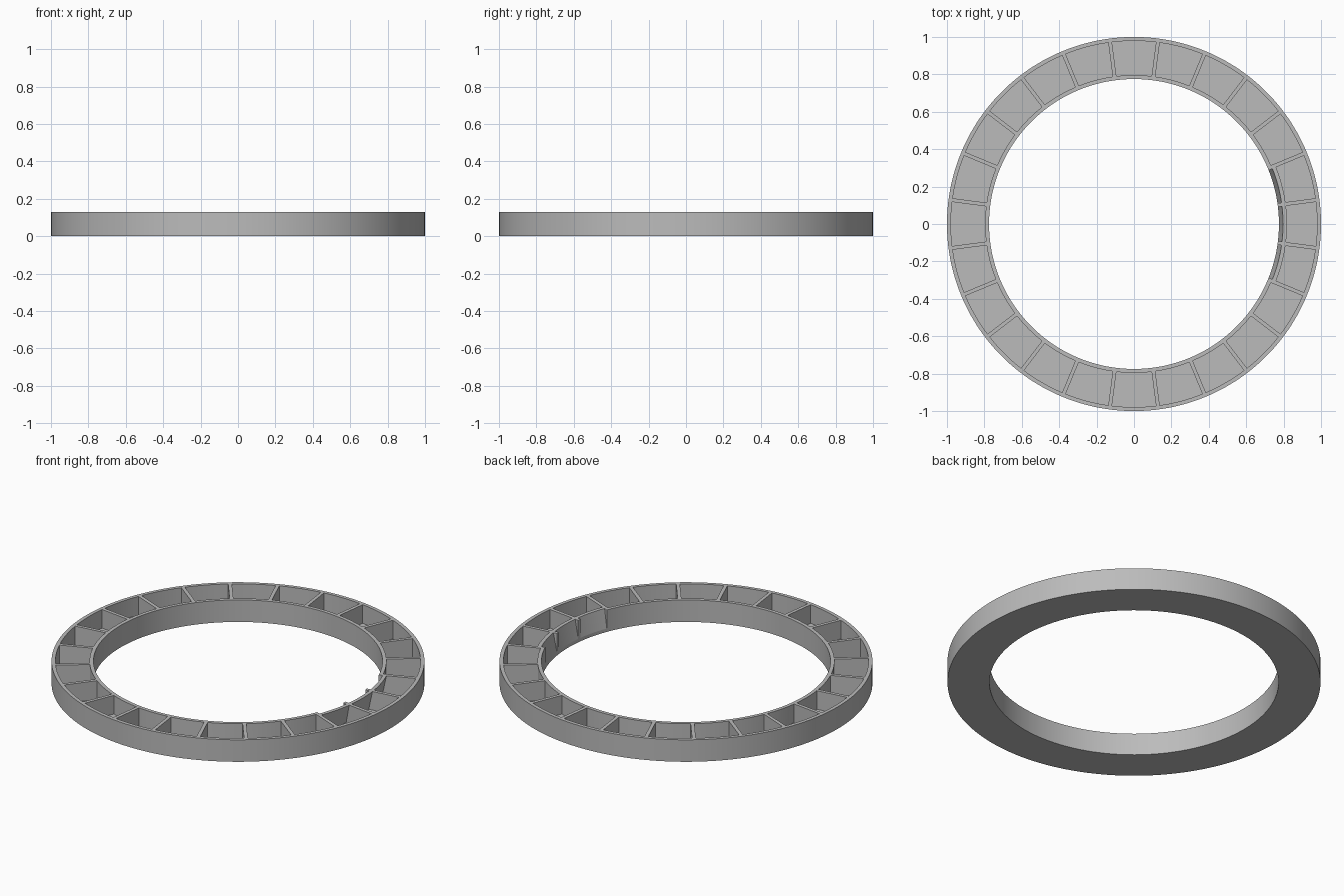
import bpy, bmesh, math

cube = bpy.data.objects.get("Cube")
if cube:
    bpy.data.objects.remove(cube, do_unlink=True)

CELLS = 24
PITCH = math.tau / CELLS
HEIGHT, FLOOR = 0.13, 0.02
R_IN, R_OUT = 0.775, 1.0
WALL, RIB = 0.021, 0.02
LEAN = 0.022            # how far the tilted inner wall leans outward at its top
OVER = 0.2              # cutters reach above the rim

grey = bpy.data.materials.new("plain grey")
grey.use_nodes = True
grey.diffuse_color = (0.5, 0.5, 0.5, 1)
grey.node_tree.nodes["Principled BSDF"].inputs["Base Color"].default_value = (0.5, 0.5, 0.5, 1)


def polar(r, a, z):
    return (r * math.cos(a), r * math.sin(a), z)


def skin(bm, rings, closed):
    """Join successive profile rings with quads; cap the ends if open."""
    n = len(rings[0])
    pairs = list(zip(rings, rings[1:]))
    if closed:
        pairs.append((rings[-1], rings[0]))
    for a, b in pairs:
        for i in range(n):
            j = (i + 1) % n
            bm.faces.new((a[i], a[j], b[j], b[i]))
    if not closed:
        bm.faces.new(rings[0])
        bm.faces.new(rings[-1])


def wedge(bm, profile, angle, steps=8):
    """Sweep an (r, z) profile between two ribs of constant thickness."""
    rings = []
    for s in range(steps + 1):
        t = 2 * s / steps - 1
        rings.append([bm.verts.new(polar(
            r, angle + t * (PITCH / 2 - math.asin(RIB / 2 / r)), z)) for r, z in profile])
    skin(bm, rings, False)


def finish(bm, name):
    bmesh.ops.recalc_face_normals(bm, faces=bm.faces)
    mesh = bpy.data.meshes.new(name)
    bm.to_mesh(mesh)
    bm.free()
    obj = bpy.data.objects.new(name, mesh)
    bpy.context.collection.objects.link(obj)
    mesh.materials.append(grey)
    return obj


# Solid ring body
bm = bmesh.new()
section = [(R_IN, 0), (R_OUT, 0), (R_OUT, HEIGHT), (R_IN, HEIGHT)]
count = CELLS * 8
skin(bm, [[bm.verts.new(polar(r, math.tau * (k + 0.5) / count, z)) for r, z in section]
          for k in range(count)], True)
ring = finish(bm, "compartment_ring")

# Pockets, with three next to +x that have a leaning inner wall
slope = LEAN / (HEIGHT - FLOOR)
r_pocket, r_far = R_IN + WALL, R_OUT - WALL
bm = bmesh.new()
for k in range(CELLS):
    leaning = k in (0, 1, CELLS - 1)
    top = r_pocket + (slope * (OVER - FLOOR) if leaning else 0)
    wedge(bm, [(r_pocket, FLOOR), (r_far, FLOOR), (r_far, OVER), (top, OVER)], k * PITCH)
    if leaning:
        wedge(bm, [(R_IN - 0.04, 0.0), (R_IN - slope * FLOOR, 0.0),
                   (R_IN + slope * (OVER - FLOOR), OVER), (R_IN - 0.04, OVER)], k * PITCH)
cutter = finish(bm, "pocket_cutter")
cutter.hide_render = True

# Cut the pockets and shade
cut = ring.modifiers.new("pockets", 'BOOLEAN')
cut.operation = 'DIFFERENCE'
cut.solver = 'EXACT'
cut.object = cutter
bpy.ops.object.select_all(action='DESELECT')
bpy.context.view_layer.objects.active = ring
ring.select_set(True)
bpy.ops.object.modifier_apply(modifier=cut.name)
bpy.data.objects.remove(cutter, do_unlink=True)
bpy.ops.object.shade_smooth_by_angle(angle=math.radians(8))
